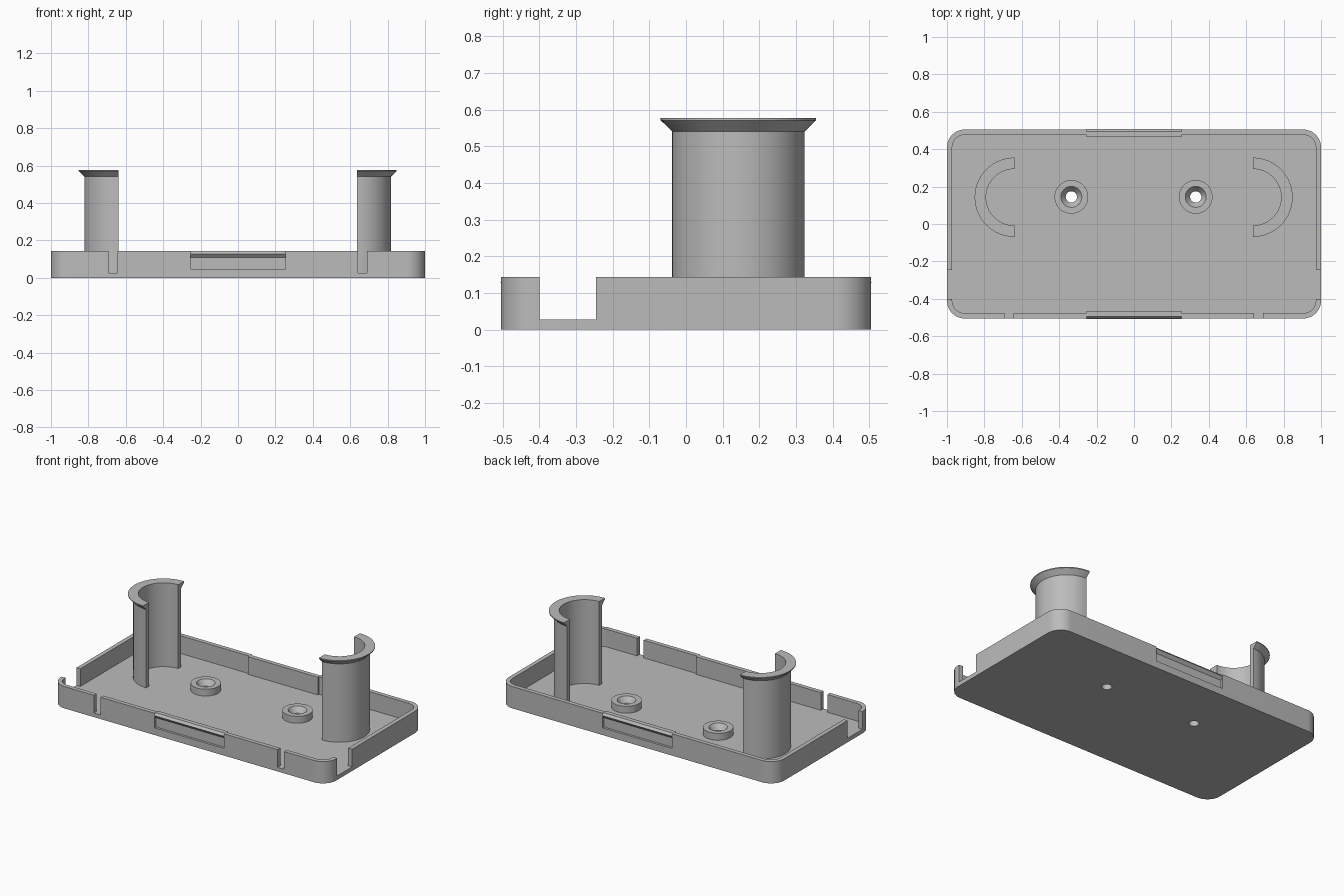
import bpy
import bmesh
from math import cos, sin, pi, radians

default = bpy.data.objects.get("Cube")
if default:
    bpy.data.objects.remove(default, do_unlink=True)

grey = bpy.data.materials.new("light grey plastic")
grey.use_nodes = True
grey.diffuse_color = (0.5, 0.5, 0.5, 1)
grey.node_tree.nodes["Principled BSDF"].inputs["Base Color"].default_value = (0.5, 0.5, 0.5, 1)

FLOOR, RIM = 0.027, 0.143      # floor thickness, wall height
HALF_X, HALF_Y, WALL = 1.0, 0.505, 0.028


def finish(name, bm):
    bmesh.ops.recalc_face_normals(bm, faces=bm.faces)
    mesh = bpy.data.meshes.new(name)
    bm.to_mesh(mesh)
    bm.free()
    mesh.materials.append(grey)
    obj = bpy.data.objects.new(name, mesh)
    bpy.context.collection.objects.link(obj)
    return obj


def smooth(obj):
    bpy.ops.object.select_all(action='DESELECT')
    obj.select_set(True)
    bpy.context.view_layer.objects.active = obj
    bpy.ops.object.shade_smooth_by_angle(angle=radians(30))


def prism(name, points, vector):
    """Extrude a closed outline of 3D points along a vector."""
    bm = bmesh.new()
    face = bm.faces.new([bm.verts.new(p) for p in points])
    new = bmesh.ops.extrude_face_region(bm, geom=[face], use_keep_orig=True)
    bmesh.ops.translate(bm, vec=vector, verts=[v for v in new["geom"] if isinstance(v, bmesh.types.BMVert)])
    return finish(name, bm)


def box(name, x0, x1, y0, y1, z0, z1):
    return prism(name, [(x0, y0, z0), (x1, y0, z0), (x1, y1, z0), (x0, y1, z0)], (0, 0, z1 - z0))


def rounded_slab(name, hx, hy, r, z0, z1, steps=10):
    points = []
    for i, (sx, sy) in enumerate([(1, 1), (-1, 1), (-1, -1), (1, -1)]):
        for k in range(steps + 1):
            a = (i + k / steps) * pi / 2
            points.append((sx * (hx - r) + r * cos(a), sy * (hy - r) + r * sin(a), z0))
    return prism(name, points, (0, 0, z1 - z0))


def lathe(name, profile, x, y, start=0, sweep=2 * pi, steps=48):
    """Turn a closed (radius, height) profile; cap the ends of a partial turn."""
    bm = bmesh.new()
    full = sweep > 6
    rings = []
    for k in range(steps if full else steps + 1):
        a = start + sweep * k / steps
        rings.append([bm.verts.new((x + r * cos(a), y + r * sin(a), z)) for r, z in profile])
    n = len(profile)
    for k in range(steps):
        a, b = rings[k], rings[(k + 1) % len(rings)]
        for j in range(n):
            bm.faces.new((a[j], a[(j + 1) % n], b[(j + 1) % n], b[j]))
    if not full:
        bm.faces.new(rings[0])
        bm.faces.new(rings[-1])
    return finish(name, bm)


def boolean(target, tool, operation='DIFFERENCE'):
    mod = target.modifiers.new("boolean", 'BOOLEAN')
    mod.operation, mod.object, mod.solver = operation, tool, 'EXACT'
    bpy.ops.object.select_all(action='DESELECT')
    bpy.context.view_layer.objects.active = target
    target.select_set(True)
    bpy.ops.object.modifier_apply(modifier=mod.name)
    bpy.data.objects.remove(tool, do_unlink=True)


# Tray with raised rim
tray = rounded_slab("tray", HALF_X, HALF_Y, 0.095, 0, RIM)
boolean(tray, rounded_slab("hollow", HALF_X - WALL, HALF_Y - WALL, 0.067, FLOOR, 0.3))

# Slots in the side walls and the front wall
for s in (-1, 1):
    x0, x1 = sorted((s * 0.9, s * 1.1))
    boolean(tray, box("side_slot", x0, x1, -0.4, -0.246, FLOOR, 0.3))
for x in (-0.668, 0.665):
    boolean(tray, box("front_slot", x - 0.024, x + 0.024, -0.6, -0.45, FLOOR, 0.3))

# Snap clips: wall section set inward, with a ridge near the top
for s, side in ((-1, "front"), (1, "back")):
    y0, y1 = sorted((s * 0.44, s * 0.6))
    boolean(tray, box("clip_gap", -0.253, 0.253, y0, y1, 0.047, 0.3))
    profile = [(0.466, FLOOR - 0.005), (0.49, FLOOR - 0.005), (0.49, 0.108),
               (0.507, 0.128), (0.495, RIM), (0.466, RIM)]
    clip = prism(side + "_clip", [(-0.253, s * y, z) for y, z in profile], (0.506, 0, 0))
    boolean(tray, clip, 'UNION')

# Screw holes through the floor and countersunk bosses around them
for x, side in ((-0.335, "right"), (0.33, "left")):
    boolean(tray, lathe("hole", [(0, -0.1), (0.03, -0.1), (0.03, 0.2), (0, 0.2)], x, 0.145))
    boss = lathe(side + "_screw_boss",
                 [(0.03, FLOOR), (0.09, FLOOR), (0.09, 0.072), (0.056, 0.072), (0.03, 0.037)], x, 0.145)
    smooth(boss)
smooth(tray)

# Half-round posts with flared lips, open toward the middle
post_profile = [(0.151, FLOOR), (0.181, FLOOR), (0.181, 0.541), (0.212, 0.571),
                (0.212, 0.577), (0.151, 0.577)]
for x, start, side in ((-0.64, pi / 2, "right"), (0.636, -pi / 2, "left")):
    smooth(lathe(side + "_post", post_profile, x, 0.143, start, pi, 32))
